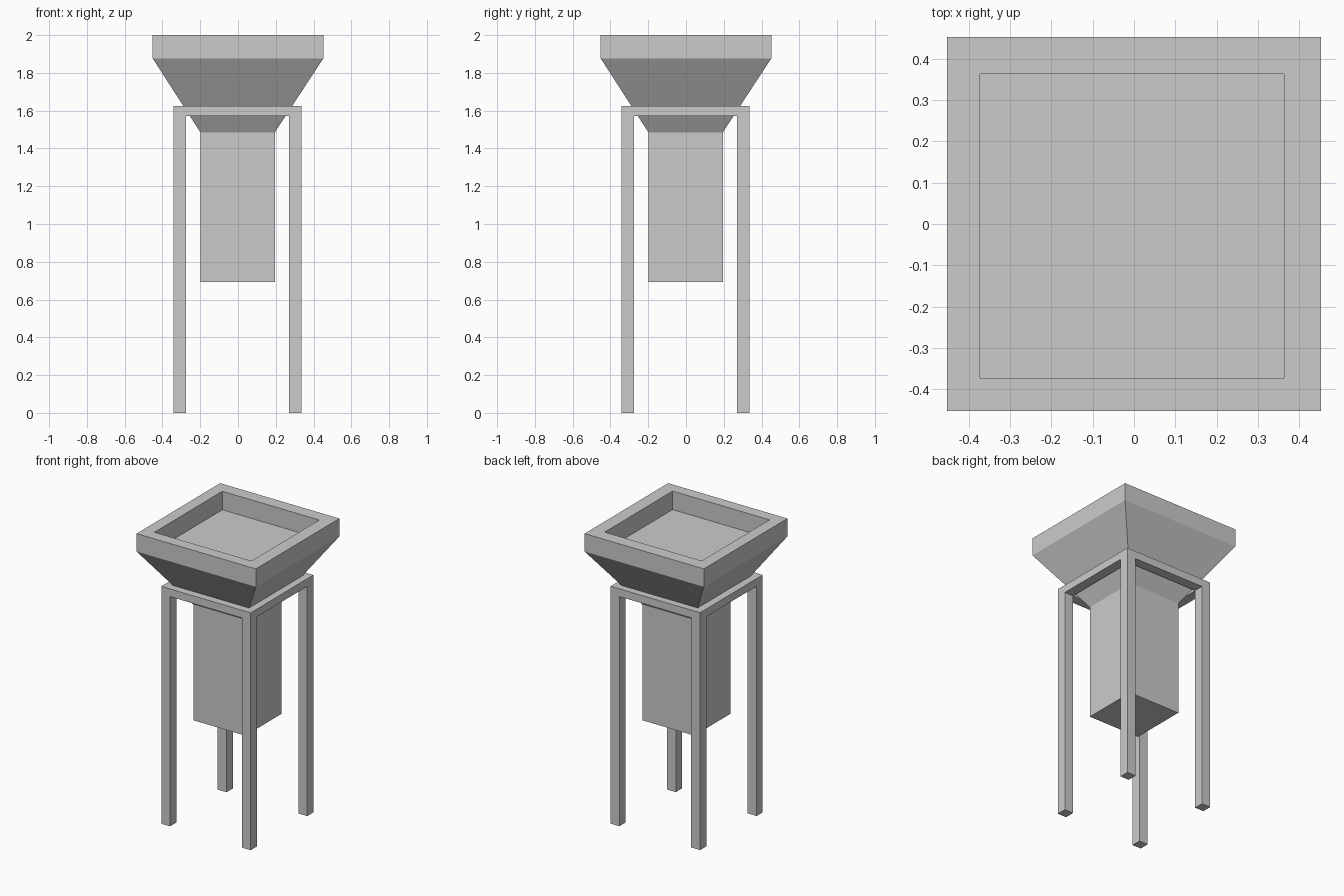
import bpy
import bmesh

if "Cube" in bpy.data.objects:
    bpy.data.objects.remove(bpy.data.objects["Cube"])


def finish(bm, name):
    bmesh.ops.recalc_face_normals(bm, faces=bm.faces[:])
    me = bpy.data.meshes.new(name)
    bm.to_mesh(me)
    bm.free()
    ob = bpy.data.objects.new(name, me)
    bpy.context.collection.objects.link(ob)
    return ob


def square_loft(name, profile, closed=False):
    """Loft square rings; each profile entry is (half width, z, centre offset)."""
    bm = bmesh.new()
    rings = [[bm.verts.new((c + sx * h, c + sy * h, z))
              for sx, sy in ((-1, -1), (1, -1), (1, 1), (-1, 1))]
             for h, z, c in profile]
    pairs = list(zip(rings, rings[1:]))
    if closed:
        pairs.append((rings[-1], rings[0]))
    else:
        bm.faces.new(rings[0])
        bm.faces.new(rings[-1])
    for a, b in pairs:
        for i in range(4):
            j = (i + 1) % 4
            bm.faces.new((a[i], a[j], b[j], b[i]))
    return finish(bm, name)


# Hopper: square chute, flared funnel, rim and recessed tray
square_loft("hopper", [
    (0.197, 0.692, -0.002),
    (0.197, 1.485, -0.002),
    (0.452, 1.877, 0.0),
    (0.452, 2.0, 0.0),
    (0.3675, 2.0, -0.005),
    (0.3675, 1.873, -0.005),
])

# Stand: square top frame carrying the funnel
OUT, IN, C = 0.339, 0.272, -0.003
TOP, UNDER = 1.626, 1.573
square_loft("stand_frame", [
    (IN, UNDER, C), (OUT, UNDER, C), (OUT, TOP, C), (IN, TOP, C),
], closed=True)

# Stand: four corner legs
for sx, side in ((-1, "left"), (1, "right")):
    for sy, end in ((-1, "front"), (1, "back")):
        bm = bmesh.new()
        bmesh.ops.create_cube(bm, size=1)
        mid = (OUT + IN) / 2
        bmesh.ops.scale(bm, vec=(OUT - IN, OUT - IN, UNDER), verts=bm.verts)
        bmesh.ops.translate(bm, vec=(C + sx * mid, C + sy * mid, UNDER / 2),
                            verts=bm.verts)
        finish(bm, f"{end}_{side}_leg")
